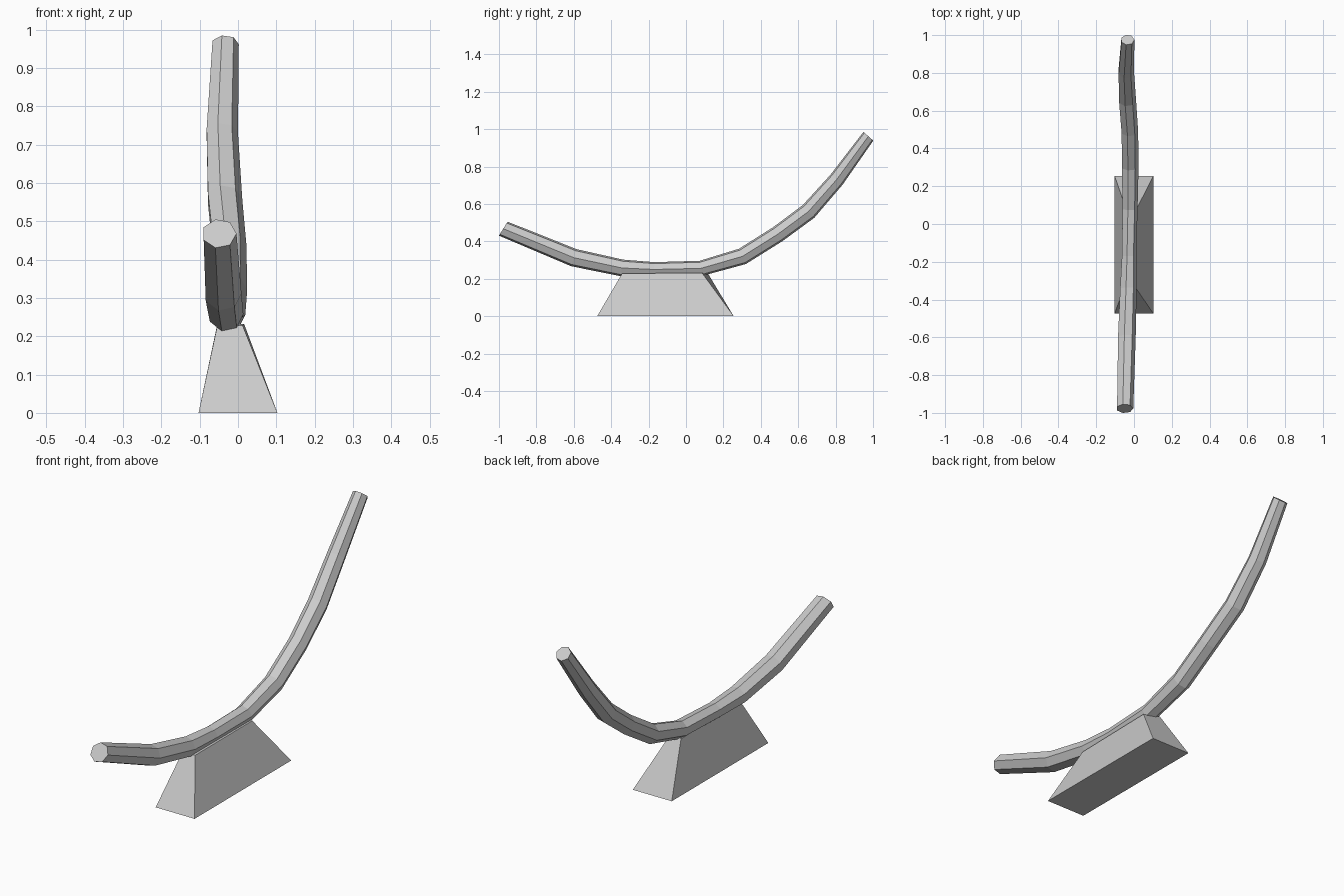
import bpy, bmesh, math
from mathutils import Vector

if "Cube" in bpy.data.objects:
    bpy.data.objects.remove(bpy.data.objects["Cube"])


def make_object(name, bm):
    bmesh.ops.recalc_face_normals(bm, faces=bm.faces[:])
    mesh = bpy.data.meshes.new(name)
    bm.to_mesh(mesh)
    bm.free()
    obj = bpy.data.objects.new(name, mesh)
    bpy.context.collection.objects.link(obj)
    return obj


def loft(name, rings):
    """Skin a list of equal-length vertex rings and cap both ends."""
    bm = bmesh.new()
    loops = [[bm.verts.new(p) for p in ring] for ring in rings]
    n = len(loops[0])
    for a, b in zip(loops, loops[1:]):
        for i in range(n):
            j = (i + 1) % n
            bm.faces.new((a[i], a[j], b[j], b[i]))
    bm.faces.new(loops[0][::-1])
    bm.faces.new(loops[-1])
    return make_object(name, bm)


# Curved seven-sided beam: centre x, y, z and radius along its length
PATH = [
    (-0.049, -0.977, 0.468, 0.045),
    (-0.040, -0.600, 0.313, 0.049),
    (-0.032, -0.342, 0.258, 0.046),
    (-0.028, -0.170, 0.250, 0.040),
    (-0.023, 0.080, 0.256, 0.042),
    (-0.022, 0.302, 0.320, 0.046),
    (-0.024, 0.490, 0.438, 0.046),
    (-0.036, 0.655, 0.560, 0.047),
    (-0.043, 0.805, 0.730, 0.043),
    (-0.034, 0.975, 0.962, 0.036),
]
END_PITCH = {0: math.radians(-32), len(PATH) - 1: math.radians(49)}
SIDES = 7

centres = [Vector(p[:3]) for p in PATH]
rings = []
for k, c in enumerate(centres):
    if k in END_PITCH:
        pitch = END_PITCH[k]
    else:
        d = (c - centres[k - 1]).normalized() + (centres[k + 1] - c).normalized()
        pitch = math.atan2(d.z, d.y)
    up = Vector((0, -math.sin(pitch), math.cos(pitch)))
    side = Vector((1, 0, 0))
    r = PATH[k][3]
    rings.append([c + r * (math.cos(a) * side + math.sin(a) * up)
                  for a in (math.tau * i / SIDES for i in range(SIDES))])
loft("curved_beam", rings)

# Tapered stand whose narrow top sinks into the beam
bottom = [(-0.103, -0.475, 0), (0.103, -0.475, 0), (0.103, 0.255, 0), (-0.103, 0.255, 0)]
top = [(-0.054, -0.342, 0.228), (0.012, -0.342, 0.228), (0.016, 0.085, 0.232), (-0.054, 0.115, 0.232)]
loft("tapered_stand", [bottom, top])
